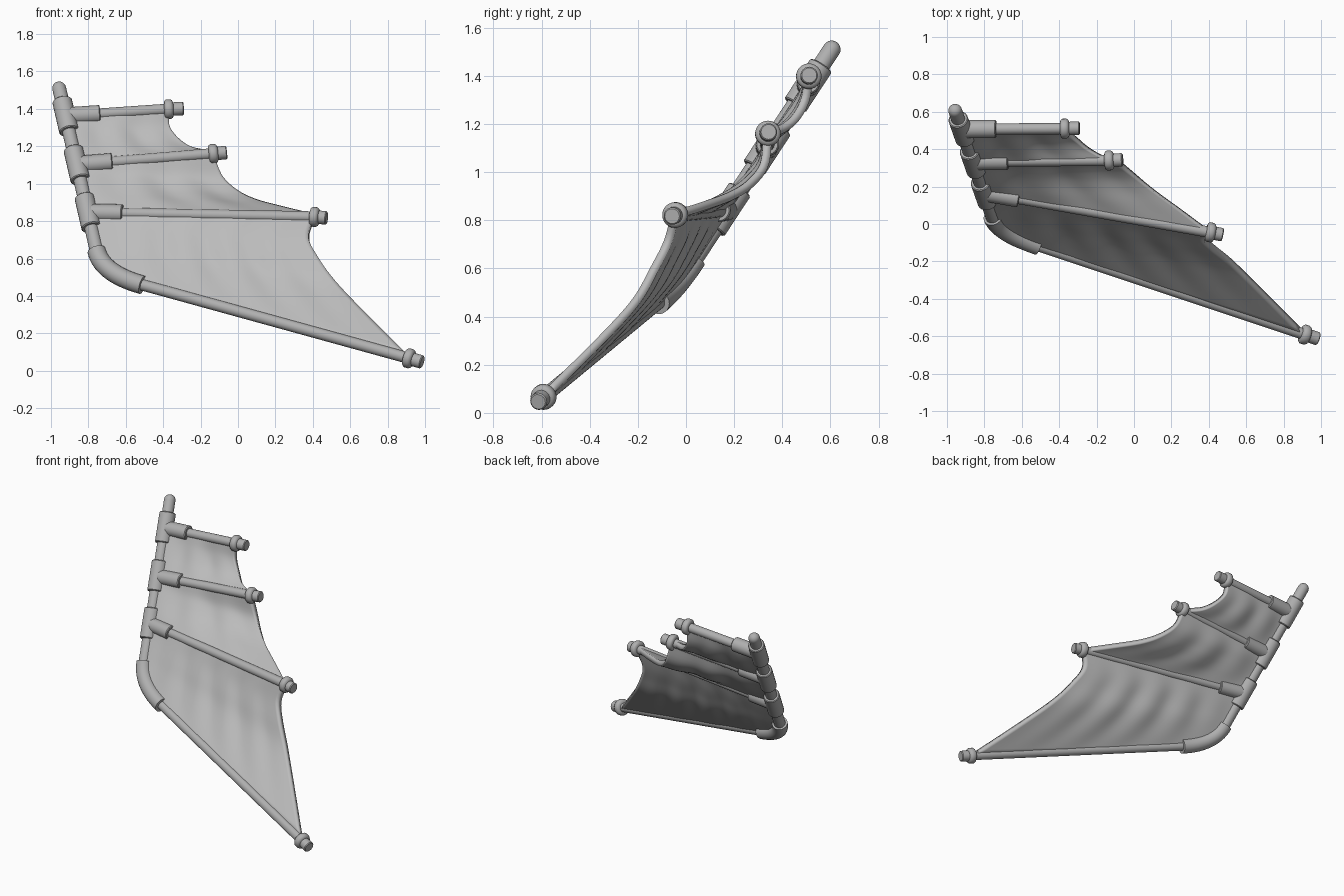
import bpy, bmesh
from math import sin, cos, pi, radians
from mathutils import Vector as V

if "Cube" in bpy.data.objects:
    bpy.data.objects.remove(bpy.data.objects["Cube"])


def material(name, rgb):
    m = bpy.data.materials.new(name)
    m.use_nodes = True
    m.diffuse_color = (*rgb, 1)
    bsdf = m.node_tree.nodes["Principled BSDF"]
    bsdf.inputs["Base Color"].default_value = (*rgb, 1)
    bsdf.inputs["Roughness"].default_value = 0.7
    return m


frame_grey = material("frame grey", (0.43, 0.43, 0.43))
sheet_grey = material("sheet grey", (0.5, 0.5, 0.5))


def finish(name, bm, mat, angle=40):
    bmesh.ops.recalc_face_normals(bm, faces=bm.faces)
    mesh = bpy.data.meshes.new(name)
    bm.to_mesh(mesh)
    bm.free()
    mesh.materials.append(mat)
    ob = bpy.data.objects.new(name, mesh)
    bpy.context.collection.objects.link(ob)
    bpy.ops.object.select_all(action='DESELECT')
    ob.select_set(True)
    bpy.context.view_layer.objects.active = ob
    bpy.ops.object.shade_smooth_by_angle(angle=radians(angle))
    return ob


def tube(name, path, radii, sides=24):
    """Closed round tube through a list of points, one radius per point."""
    bm = bmesh.new()
    rings = []
    for i, p in enumerate(path):
        t = (path[min(i + 1, len(path) - 1)] - path[max(i - 1, 0)]).normalized()
        side = t.cross(V((0, 1, 0))).normalized()
        up = t.cross(side)
        rings.append([bm.verts.new(p + radii[i] * (cos(a) * side + sin(a) * up))
                      for a in (2 * pi * k / sides for k in range(sides))])
    for r, s in zip(rings, rings[1:]):
        for k in range(sides):
            n = (k + 1) % sides
            bm.faces.new((r[k], r[n], s[n], s[k]))
    bm.faces.new(rings[0])
    bm.faces.new(rings[-1])
    return finish(name, bm, frame_grey)


def turned(name, start, direction, profile):
    """Turned part: profile holds (distance along axis, radius)."""
    return tube(name, [start + direction * s for s, r in profile], [r for s, r in profile])


def bar(name, a, b, r, edge=0.005):
    d = b - a
    n = d.length
    return turned(name, a, d.normalized(),
                  [(0, r - edge), (edge, r), (n - edge, r), (n, r - edge)])


# Main pole with a rounded top
tip, corner = V((-0.963, 0.625, 1.54)), V((-0.727, -0.045, 0.518))
pole_dir = (tip - corner).normalized()
length = (tip - corner).length
R = 0.037
turned("main_pole", corner, pole_dir,
       [(0.1, R), (length - R, R)] +
       [(length - R + R * sin(a), max(R * cos(a), 0.002)) for a in (0.3, 0.6, 0.9, 1.2, 1.5)])


def on_pole(z):
    return corner + (tip - corner) * ((z - corner.z) / (tip.z - corner.z))


# Side rods: name, root, end ring, end tip, sleeve length
rods = [
    ("top", on_pole(1.36), V((-0.37, 0.51, 1.398)), V((-0.29, 0.512, 1.402)), 0.185),
    ("upper", on_pole(1.1), V((-0.132, 0.34, 1.16)), V((-0.06, 0.343, 1.167)), 0.19),
    ("middle", on_pole(0.845), V((0.41, -0.045, 0.822)), V((0.475, -0.058, 0.817)), 0.19),
    ("bottom", corner, V((0.915, -0.592, 0.066)), V((0.985, -0.614, 0.046)), 0),
]
for name, root, ring, end, sleeve in rods:
    d = (ring - root).normalized()
    bar(name + "_rod", root + d * (0 if sleeve else 0.15), ring, 0.03)
    if sleeve:
        bar(name + "_sleeve", root, root + d * sleeve, 0.048)
        bar(name + "_collar", root - pole_dir * 0.1, root + pole_dir * 0.1, 0.053)
    # Rounded stop ring and end plug
    e = (end - ring).normalized()
    turned(name + "_stop_ring", ring - e * 0.025, e,
           [(0, 0.035), (0.004, 0.047), (0.012, 0.053), (0.034, 0.053),
            (0.044, 0.047), (0.05, 0.035)])
    bar(name + "_end_plug", ring, end, 0.036)

# Curved elbow joining pole and bottom rod
a = corner + pole_dir * 0.15
b = corner + (rods[-1][2] - corner).normalized() * 0.235
steps = [i / 14 for i in range(15)]
tube("elbow", [a * (1 - t) ** 2 + corner * 2 * t * (1 - t) + b * t * t for t in steps],
     [0.05] * 15)

# Free edge points of each sheet, between neighbouring rods
edges = [
    [(-0.365, 0.495, 1.3), (-0.31, 0.455, 1.225), (-0.24, 0.4, 1.18)],
    [(-0.08, 0.325, 1.03), (0, 0.265, 0.95), (0.1, 0.185, 0.9), (0.25, 0.075, 0.86)],
    [(0.378, -0.075, 0.71), (0.43, -0.13, 0.6), (0.53, -0.21, 0.46), (0.68, -0.355, 0.3)],
]


def spline(pts, t):
    """Smooth curve through the points, t from 0 to 1."""
    x = t * (len(pts) - 1)
    i = min(int(x), len(pts) - 2)
    f = x - i
    p1, p2 = pts[i], pts[i + 1]
    p0 = pts[i - 1] if i else p1 * 2 - p2
    p3 = pts[i + 2] if i + 2 < len(pts) else p2 * 2 - p1
    return 0.5 * (2 * p1 + (p2 - p0) * f + (2 * p0 - 5 * p1 + 4 * p2 - p3) * f * f
                  + (3 * p1 - p0 - 3 * p2 + p3) * f ** 3)


# Rippled cloth sheets stretched between the rods
NU, NV = 48, 24
facing = V((0, -0.85, 0.53))
for (n1, r1, o1, _, _), (n2, r2, o2, _, _), mid, folds in zip(rods, rods[1:], edges, (2.5, 3, 5)):
    outer = [o1] + [V(p) for p in mid] + [o2]
    bm = bmesh.new()
    grid = []
    for j in range(NV + 1):
        v = j / NV
        row = []
        for i in range(NU + 1):
            u = i / NU
            inner = r1.lerp(r2, v)
            flat = inner.lerp(o1.lerp(o2, v), u)
            p = flat + (spline(outer, v) - o1.lerp(o2, v)) * u
            wave = sin(2 * pi * folds * (u + 0.12 * v)) * sin(pi * v) * 4 * u * (1 - u)
            row.append(bm.verts.new(p + facing * 0.008 * wave))
        grid.append(row)
    for r, s in zip(grid, grid[1:]):
        for i in range(NU):
            bm.faces.new((r[i], r[i + 1], s[i + 1], s[i]))
    sheet = finish(n1 + "_to_" + n2 + "_sheet", bm, sheet_grey, 50)
    mod = sheet.modifiers.new("thickness", 'SOLIDIFY')
    mod.thickness = 0.036
    mod.offset = 0
